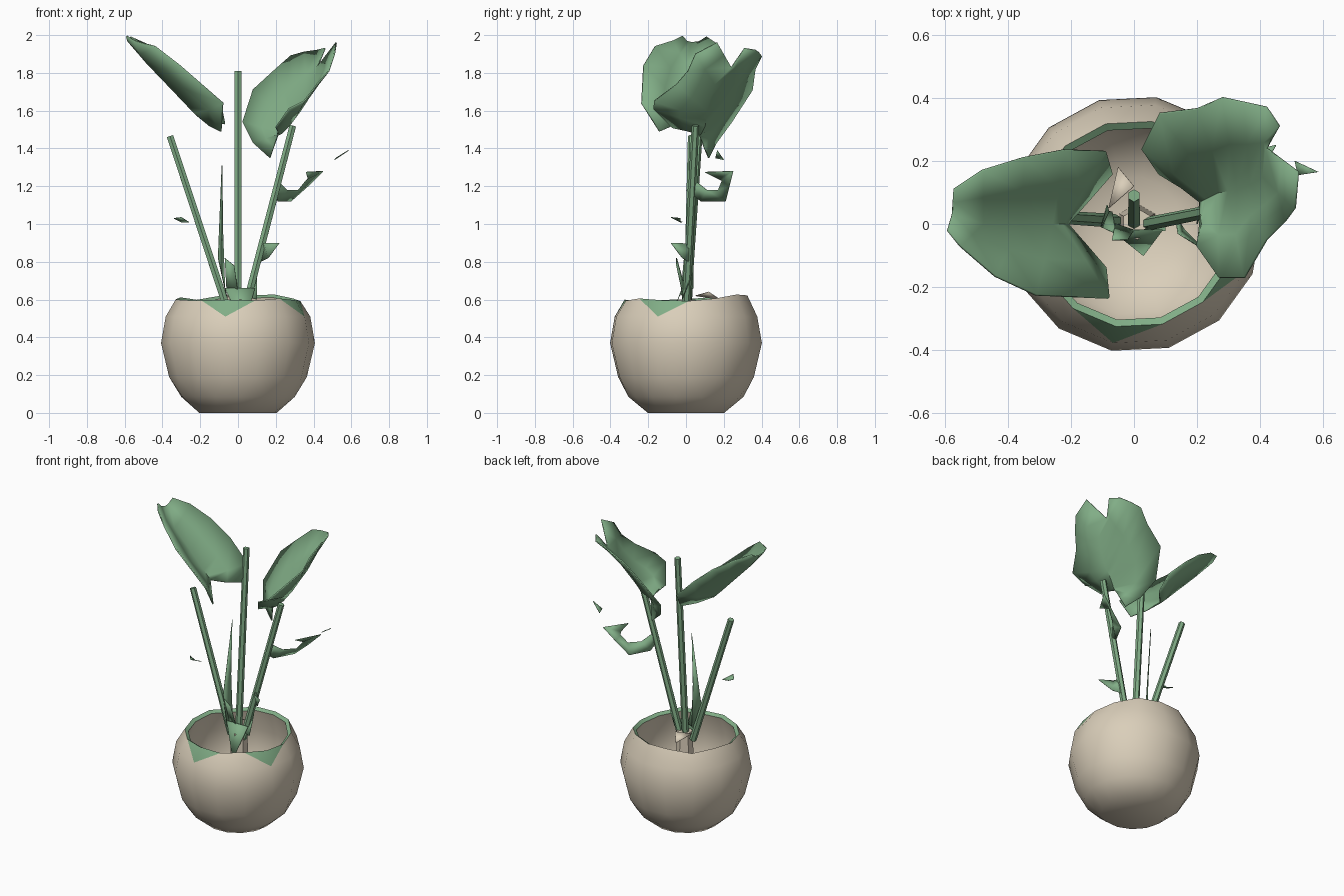
import bpy, bmesh, math, random
from mathutils import Vector

random.seed(4)
cube = bpy.data.objects.get("Cube")
if cube:
    bpy.data.objects.remove(cube)


def material(name, rgb):
    m = bpy.data.materials.new(name)
    m.use_nodes = True
    m.diffuse_color = (*rgb, 1)
    m.node_tree.nodes["Principled BSDF"].inputs["Base Color"].default_value = (*rgb, 1)
    return m


CLAY = material("beige clay", (0.70, 0.62, 0.49))
GREEN = material("leaf green", (0.22, 0.42, 0.24))


def finish(name, bm, mats, angle=50, thickness=0):
    bmesh.ops.recalc_face_normals(bm, faces=bm.faces)
    mesh = bpy.data.meshes.new(name)
    bm.to_mesh(mesh)
    bm.free()
    for m in mats:
        mesh.materials.append(m)
    ob = bpy.data.objects.new(name, mesh)
    bpy.context.collection.objects.link(ob)
    bpy.ops.object.select_all(action="DESELECT")
    ob.select_set(True)
    bpy.context.view_layer.objects.active = ob
    bpy.ops.object.shade_smooth_by_angle(angle=math.radians(angle))
    if thickness:
        mod = ob.modifiers.new("thickness", "SOLIDIFY")
        mod.thickness = thickness
        mod.offset = 0


# Pot: lathed faceted bowl with a green lip and green chips hanging under it
def build_pot():
    profile = [(0.205, 0), (0.305, 0.085), (0.365, 0.19), (0.408, 0.37), (0.383, 0.51), (0.33, 0.605),
               (0.308, 0.59), (0.345, 0.46), (0.35, 0.3), (0.29, 0.15), (0.15, 0.05)]
    sides, rim, lip = 14, 5, 6
    chips = (0, 3)
    bm = bmesh.new()
    rings = []
    wobble = [random.uniform(-0.015, 0.025) for _ in range(sides)]
    for k, (r, z) in enumerate(profile):
        ring = []
        for i in range(sides):
            a = math.radians(260 + 360 * (i + (0.5 if k == 1 else 0)) / sides)
            dz = wobble[i] if k in (rim, lip) else 0
            ring.append(bm.verts.new((r * math.cos(a), r * math.sin(a), z + dz)))
        rings.append(ring)
    bm.faces.new(rings[0])
    bm.faces.new(rings[-1])
    for k in range(len(rings) - 1):
        for i in range(sides):
            j = (i + 1) % sides
            a, b, c, d = rings[k][i], rings[k][j], rings[k + 1][j], rings[k + 1][i]
            chip_band = k == rim - 1
            if k == rim:
                bm.faces.new((a, b, c, d)).material_index = 1
            elif k == 1 or (chip_band and i in chips):
                bm.faces.new((a, c, d)).material_index = int(chip_band)
                bm.faces.new((a, b, c))
            else:
                bm.faces.new((b, c, d)).material_index = int(chip_band and j in chips)
                bm.faces.new((a, b, d))
    finish("pot", bm, [CLAY, GREEN], 60)


# Tapered six-sided rod between two points
def rod(name, start, end, r1, r2, mat):
    start, end = Vector(start), Vector(end)
    axis = end - start
    bm = bmesh.new()
    bmesh.ops.create_cone(bm, cap_ends=True, segments=6, radius1=r1, radius2=r2, depth=axis.length)
    rot = Vector((0, 0, 1)).rotation_difference(axis).to_matrix().to_4x4()
    bmesh.ops.transform(bm, matrix=rot, verts=bm.verts)
    bmesh.ops.translate(bm, vec=(start + end) / 2, verts=bm.verts)
    finish(name, bm, [mat], 30)


# Cupped leaf: each row holds one edge, the midrib and the other edge
def leaf(name, rows, sag):
    bm = bmesh.new()
    grid = []
    for row in rows:
        l, m, r = map(Vector, row)
        drop = Vector((0, 0, -sag))
        pts = [l, (l + m) / 2 + drop, m, (m + r) / 2 + drop, r]
        grid.append([bm.verts.new(p) for p in pts])
    for p, q in zip(grid, grid[1:]):
        for i in range(4):
            bm.faces.new((p[i], p[i + 1], q[i + 1], q[i]))
    finish(name, bm, [GREEN], 50, 0.008)


# Small withered leaflet: a folded sliver drawn as a triangle strip
def sliver(name, pts, mat=GREEN):
    bm = bmesh.new()
    vs = [bm.verts.new(p) for p in pts]
    for i in range(len(vs) - 2):
        bm.faces.new(vs[i:i + 3])
    finish(name, bm, [mat], 50, 0.004)


build_pot()

# Stems and the stump they grow from
rod("center_stem", (0, 0, 0.5), (0, 0.09, 1.81), 0.022, 0.02, GREEN)
rod("right_stem", (-0.06, 0.01, 0.56), (-0.36, 0.03, 1.465), 0.022, 0.02, GREEN)
rod("left_stem", (0.04, 0.0, 0.56), (0.29, 0.05, 1.52), 0.022, 0.02, GREEN)
rod("stump", (0.01, 0.0, 0.04), (0.01, 0.0, 0.6), 0.065, 0.05, CLAY)

# Large leaves, rows run from tip to base lobes
leaf("right_leaf", [
    ((-0.57, 0.11, 1.99), (-0.575, 0.03, 1.96), (-0.59, -0.02, 1.995)),
    ((-0.48, 0.17, 1.95), (-0.48, 0, 1.85), (-0.55, -0.07, 1.97)),
    ((-0.35, 0.21, 1.87), (-0.36, 0, 1.725), (-0.44, -0.165, 1.94)),
    ((-0.22, 0.235, 1.76), (-0.26, 0, 1.62), (-0.31, -0.225, 1.84)),
    ((-0.09, 0.23, 1.63), (-0.23, 0, 1.59), (-0.08, -0.235, 1.64)),
    ((-0.07, 0.16, 1.53), (-0.21, 0, 1.57), (-0.09, -0.14, 1.49))], 0.01)
leaf("left_leaf", [
    ((0.46, 0.31, 1.93), (0.42, 0.24, 1.83), (0.52, 0.165, 1.96)),
    ((0.42, 0.37, 1.92), (0.41, 0.15, 1.74), (0.51, 0.05, 1.9)),
    ((0.35, 0.385, 1.91), (0.37, 0.125, 1.67), (0.48, 0.01, 1.81)),
    ((0.28, 0.4, 1.89), (0.33, 0.11, 1.6), (0.42, -0.05, 1.74)),
    ((0.2, 0.365, 1.82), (0.3, 0.105, 1.56), (0.35, -0.17, 1.65)),
    ((0.08, 0.35, 1.71), (0.27, 0.1, 1.52), (0.27, -0.17, 1.61)),
    ((0.025, 0.24, 1.54), (0.23, 0.08, 1.48), (0.2, -0.07, 1.51)),
    ((0.08, 0.16, 1.43), (0.22, 0.075, 1.475), (0.205, -0.03, 1.505)),
    ((0.17, 0.12, 1.35), (0.21, 0.07, 1.47), (0.21, 0, 1.5))], 0.0)

# Withered leaflets along the stems
sliver("left_twig_leaf", [(0.2, 0.0, 1.18), (0.22, 0.06, 1.22), (0.21, 0.08, 1.12), (0.26, 0.11, 1.18),
                          (0.28, 0.21, 1.12), (0.32, 0.17, 1.18), (0.37, 0.23, 1.2), (0.36, 0.19, 1.23),
                          (0.45, 0.25, 1.28), (0.37, 0.17, 1.24), (0.36, 0.1, 1.275)])
sliver("left_leaf_scrap", [(0.51, 0.2, 1.34), (0.585, 0.165, 1.39), (0.52, 0.155, 1.35)])
sliver("left_lower_leaflet", [(0.1, 0.03, 0.79), (0.13, 0.03, 0.89), (0.16, -0.02, 0.82),
                              (0.14, -0.03, 0.9), (0.22, -0.08, 0.9)])
sliver("right_leaflet", [(-0.34, -0.03, 1.03), (-0.3, -0.08, 1.035), (-0.3, -0.03, 1.01),
                         (-0.26, -0.02, 1.01)])
sliver("right_blade", [(-0.06, -0.03, 0.62), (-0.07, 0.04, 0.66), (-0.105, -0.01, 0.82),
                       (-0.08, 0.04, 0.95), (-0.085, 0.06, 1.31)])

# Sheaths wrapping the foot of the stems
sliver("right_sheath", [(-0.07, -0.05, 0.82), (-0.06, 0.0, 0.64), (-0.02, -0.05, 0.78),
                        (0.0, -0.02, 0.64)])
sliver("left_sheath", [(0.1, 0.03, 0.73), (0.03, -0.02, 0.62), (0.1, -0.02, 0.6)])
sliver("front_sheath", [(-0.07, -0.02, 0.66), (0.09, -0.02, 0.66), (0.03, -0.1, 0.45)])
sliver("back_sheath", [(-0.05, 0.18, 0.6), (0.0, 0.12, 0.64), (-0.08, 0.05, 0.62)], CLAY)
